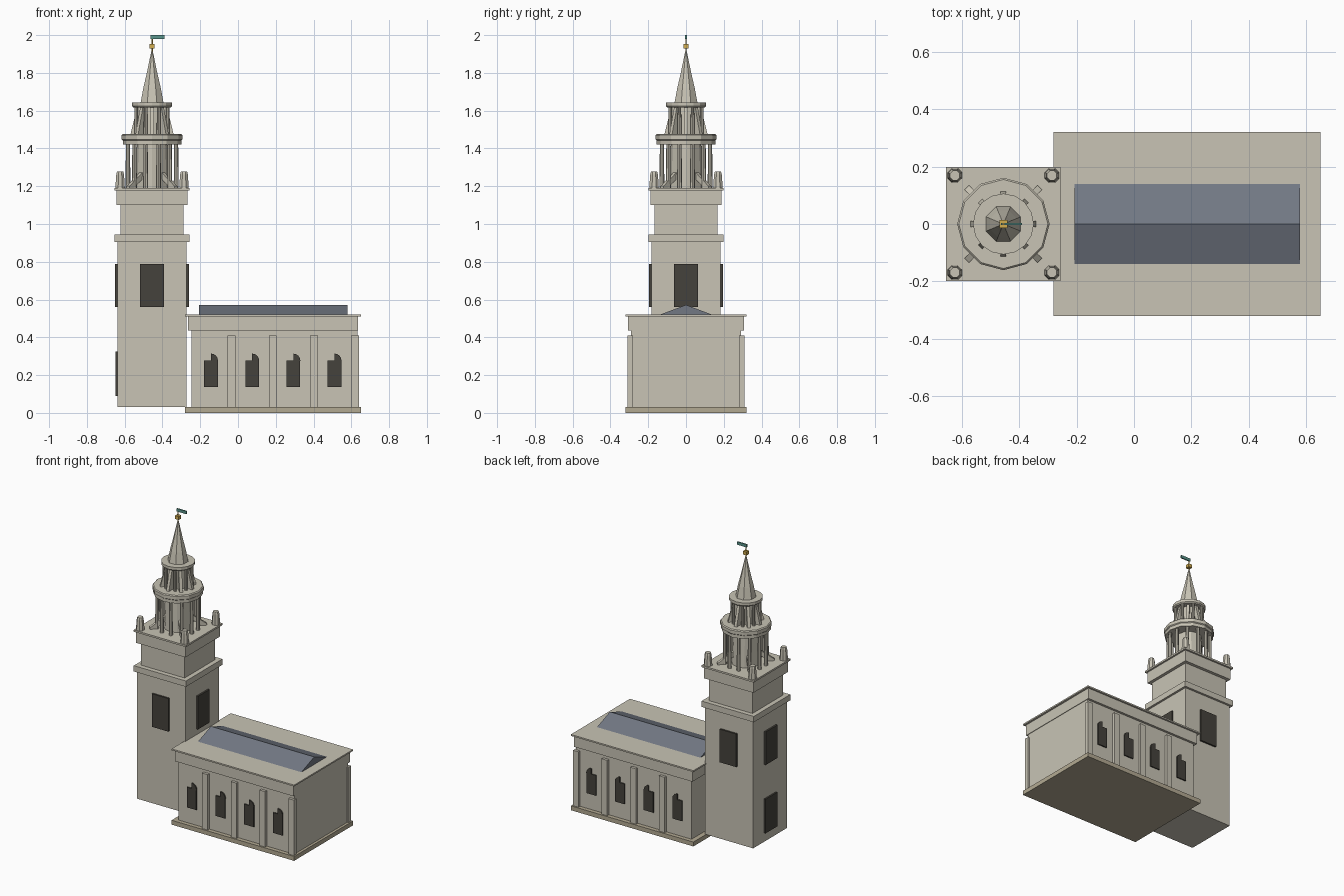
import bpy, bmesh, math
from mathutils import Matrix, Vector

if "Cube" in bpy.data.objects:
    bpy.data.objects.remove(bpy.data.objects["Cube"])

def mat(name, c):
    m = bpy.data.materials.new(name)
    m.diffuse_color = (*c, 1)
    m.use_nodes = True
    m.node_tree.nodes["Principled BSDF"].inputs["Base Color"].default_value = m.diffuse_color
    return m

STONE = mat("stone", (0.58, 0.55, 0.46))
BASE = mat("base_stone", (0.45, 0.40, 0.29))
DARK = mat("dark_opening", (0.06, 0.055, 0.045))
SLATE = mat("slate", (0.17, 0.19, 0.23))
GOLD = mat("gilt", (0.65, 0.42, 0.08))
GREEN = mat("verdigris", (0.10, 0.30, 0.26))
TX = -0.455  # tower axis

def finish(name, bm, m):
    bmesh.ops.recalc_face_normals(bm, faces=bm.faces)
    me = bpy.data.meshes.new(name)
    bm.to_mesh(me)
    bm.free()
    me.materials.append(m)
    ob = bpy.data.objects.new(name, me)
    bpy.context.collection.objects.link(ob)
    return ob

def box(name, x0, x1, y0, y1, z0, z1, m=STONE):
    bm = bmesh.new()
    bmesh.ops.create_cube(bm, size=1)
    for v in bm.verts:
        v.co = Vector(((x0 + x1) / 2 + v.co.x * (x1 - x0),
                       (y0 + y1) / 2 + v.co.y * (y1 - y0),
                       (z0 + z1) / 2 + v.co.z * (z1 - z0)))
    return finish(name, bm, m)

def tower_block(name, h, z0, z1, m=STONE):
    return box(name, TX - h, TX + h, -h, h, z0, z1, m)

def lathe(name, profile, n, x=TX, y=0, m=STONE, phase=0.0):
    """Stack of n-sided rings from (radius, z) pairs, capped at both ends."""
    bm = bmesh.new()
    rings = []
    for r, z in profile:
        rings.append([bm.verts.new((x + r * math.cos(phase + 2 * math.pi * i / n),
                                    y + r * math.sin(phase + 2 * math.pi * i / n), z))
                      for i in range(n)])
    for a, b in zip(rings, rings[1:]):
        for i in range(n):
            j = (i + 1) % n
            bm.faces.new((a[i], a[j], b[j], b[i]))
    bm.faces.new(rings[0])
    bm.faces.new(rings[-1])
    return finish(name, bm, m)

def prism(name, pts, depth, matrix, m=STONE):
    """Outline in local XZ, extruded along local Y about the centre, then placed."""
    bm = bmesh.new()
    f = bm.faces.new([bm.verts.new((p[0], -depth / 2, p[1])) for p in pts])
    ext = bmesh.ops.extrude_face_region(bm, geom=[f])["geom"]
    bmesh.ops.translate(bm, vec=(0, depth, 0),
                        verts=[v for v in ext if isinstance(v, bmesh.types.BMVert)])
    bm.transform(matrix)
    return finish(name, bm, m)

def about_tower(angle):
    return Matrix.Translation((TX, 0, 0)) @ Matrix.Rotation(angle, 4, 'Z')

# nave body, cornice and roof
box("nave_plinth", -0.28, 0.65, -0.32, 0.32, 0, 0.03, BASE)
box("nave_walls", -0.247, 0.632, -0.292, 0.292, 0.03, 0.44)
box("nave_entablature", -0.264, 0.636, -0.308, 0.308, 0.435, 0.512)
box("nave_cornice", -0.28, 0.65, -0.32, 0.32, 0.51, 0.52)
prism("nave_roof", [(-0.152, 0.515), (0.152, 0.515), (0, 0.572)], 0.785,
      Matrix.Translation((0.186, 0, 0)) @ Matrix.Rotation(math.pi / 2, 4, 'Z'), SLATE)

# pilasters and windows on both long sides
half_disc = [(0.037 * math.sin(math.pi * i / 8), 0.277 + 0.037 * math.cos(math.pi * i / 8))
             for i in range(9)]
for side in (-1, 1):
    for i in range(4):
        px = -0.034 + 0.218 * i
        wx = -0.143 + 0.218 * i
        y0, y1 = sorted((side * 0.28, side * 0.31))
        box("pilaster", px - 0.021, px + 0.021, y0, y1, 0.03, 0.41)
        y0, y1 = sorted((side * 0.28, side * 0.3))
        box("window", wx - 0.036, wx + 0.036, y0, y1, 0.138, 0.277, DARK)
        prism("window_arch", half_disc, 0.02,
              Matrix.Translation((wx, side * 0.29, 0)), DARK)

# square tower stages
tower_block("tower_shaft", 0.183, 0.03, 0.91)
tower_block("tower_cornice", 0.198, 0.905, 0.945)
tower_block("tower_attic", 0.166, 0.94, 1.10)
tower_block("tower_parapet", 0.187, 1.10, 1.18)
tower_block("tower_parapet_cap", 0.199, 1.178, 1.19)

# belfry openings on four faces, door on the west face
opening = [(-0.063, 0.56), (0.063, 0.56), (0.063, 0.787), (-0.063, 0.787)]
for k in range(4):
    prism("belfry_opening", opening, 0.03,
          about_tower(k * math.pi / 2) @ Matrix.Translation((0, -0.18, 0)), DARK)
box("door", TX - 0.194, TX - 0.17, -0.063, 0.063, 0.09, 0.325, DARK)

# corner urns
for sx in (-1, 1):
    for sy in (-1, 1):
        lathe("urn", [(0.027, 1.19), (0.025, 1.225), (0.022, 1.262), (0.018, 1.277)], 8,
              TX + sx * 0.169, sy * 0.169, phase=math.pi / 8)

# lower lantern: core, colonnade, ring, sloping buttresses
lathe("lower_core", [(0.09, 1.19), (0.08, 1.43)], 12)
for k in range(12):
    a = (k + 0.5) * math.pi / 6
    lathe("lower_column", [(0.013, 1.19), (0.011, 1.425)], 8,
          TX + 0.132 * math.cos(a), 0.132 * math.sin(a))
lathe("lower_ring", [(0.155, 1.42), (0.155, 1.442), (0.161, 1.447), (0.161, 1.47), (0.155, 1.476)], 12)
for k in range(4):
    prism("buttress", [(0.08, 1.24), (0.145, 1.19), (0.18, 1.19), (0.18, 1.2), (0.08, 1.275)],
          0.022, about_tower(math.pi / 4 + k * math.pi / 2))

# upper lantern: core, columns, fins, ring
lathe("upper_core", [(0.064, 1.47), (0.056, 1.625)], 12)
for k in range(8):
    a = (k + 0.5) * math.pi / 4
    lathe("upper_column", [(0.010, 1.47), (0.009, 1.625)], 8,
          TX + 0.09 * math.cos(a), 0.09 * math.sin(a))
    prism("upper_fin", [(0.05, 1.475), (0.114, 1.475), (0.108, 1.50), (0.078, 1.62), (0.05, 1.62)],
          0.02, about_tower(k * math.pi / 4))
lathe("upper_ring", [(0.1, 1.618), (0.106, 1.625), (0.106, 1.644)], 16)

# spire and weather vane
lathe("spire", [(0.066, 1.64), (0.05, 1.72), (0.03, 1.80), (0.005, 1.912)], 8, phase=math.pi / 8)
lathe("vane_rod", [(0.004, 1.90), (0.004, 2.0)], 6, m=GOLD)
box("vane_block", TX - 0.014, TX + 0.014, -0.014, 0.014, 1.93, 1.953, GOLD)
box("vane_flag", TX - 0.008, TX + 0.065, -0.004, 0.004, 1.98, 2.0, GREEN)
